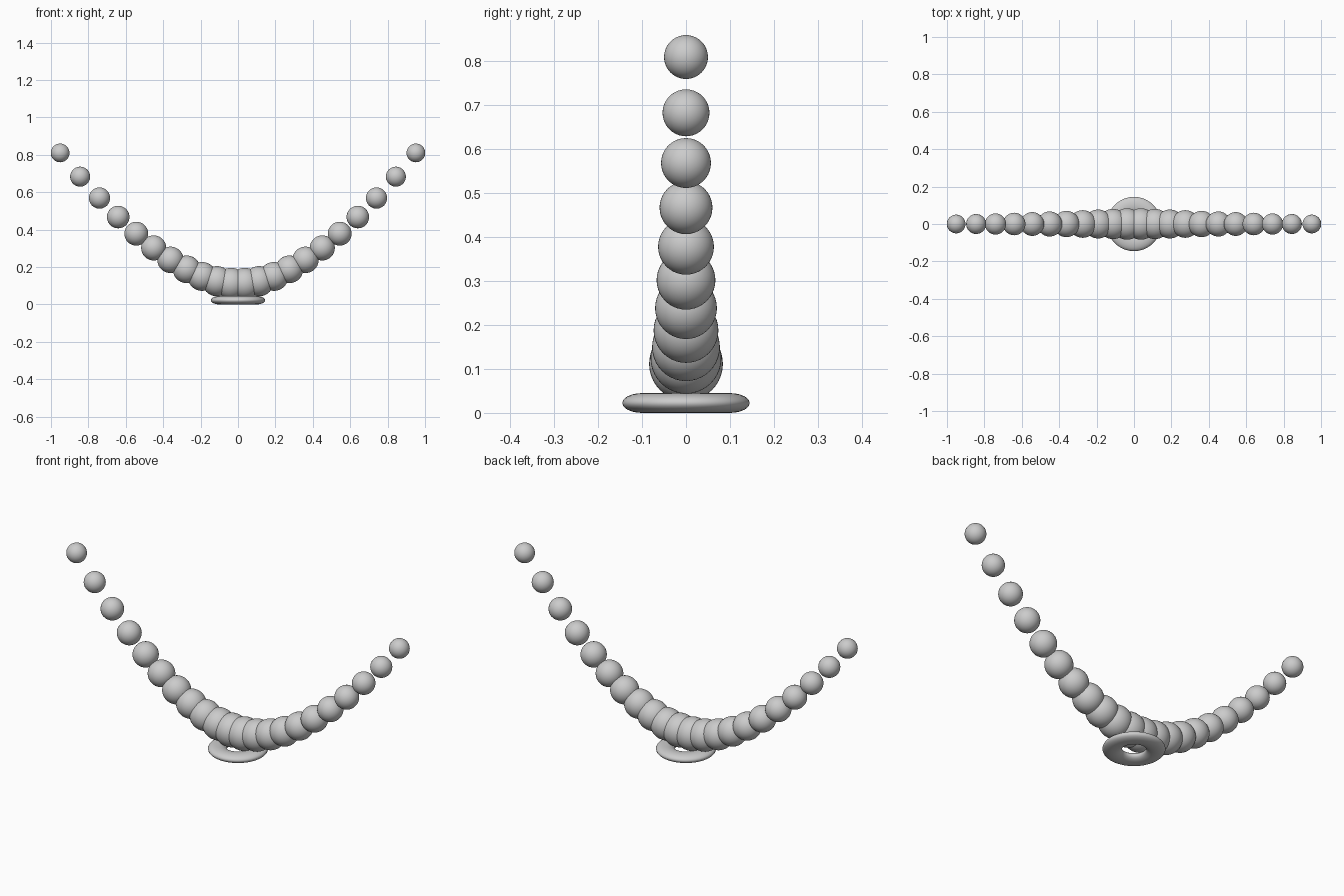
import bpy

if "Cube" in bpy.data.objects:
    bpy.data.objects.remove(bpy.data.objects["Cube"])


def smooth(obj, name):
    obj.name = name
    for p in obj.data.polygons:
        p.use_smooth = True


# Strand of beads: 11 per side, shrinking and spreading as they climb
for i in range(11):
    k = i + 0.5
    x = 0.0725 * k + 0.00172 * k * k
    z = 0.11 + 0.00635 * k * k
    r = 0.0857 - 0.0034 * k
    for side, label in ((-1, "left"), (1, "right")):
        bpy.ops.mesh.primitive_uv_sphere_add(
            segments=40, ring_count=20, radius=r, location=(side * x, 0, z))
        smooth(bpy.context.object, f"bead_{label}_{i + 1}")

# Flattened ring under the lowest beads
bpy.ops.mesh.primitive_torus_add(
    major_segments=64, minor_segments=24,
    major_radius=0.1, minor_radius=0.045, location=(0, 0, 0.0225))
ring = bpy.context.object
ring.scale.z = 0.5
smooth(ring, "base_ring")
